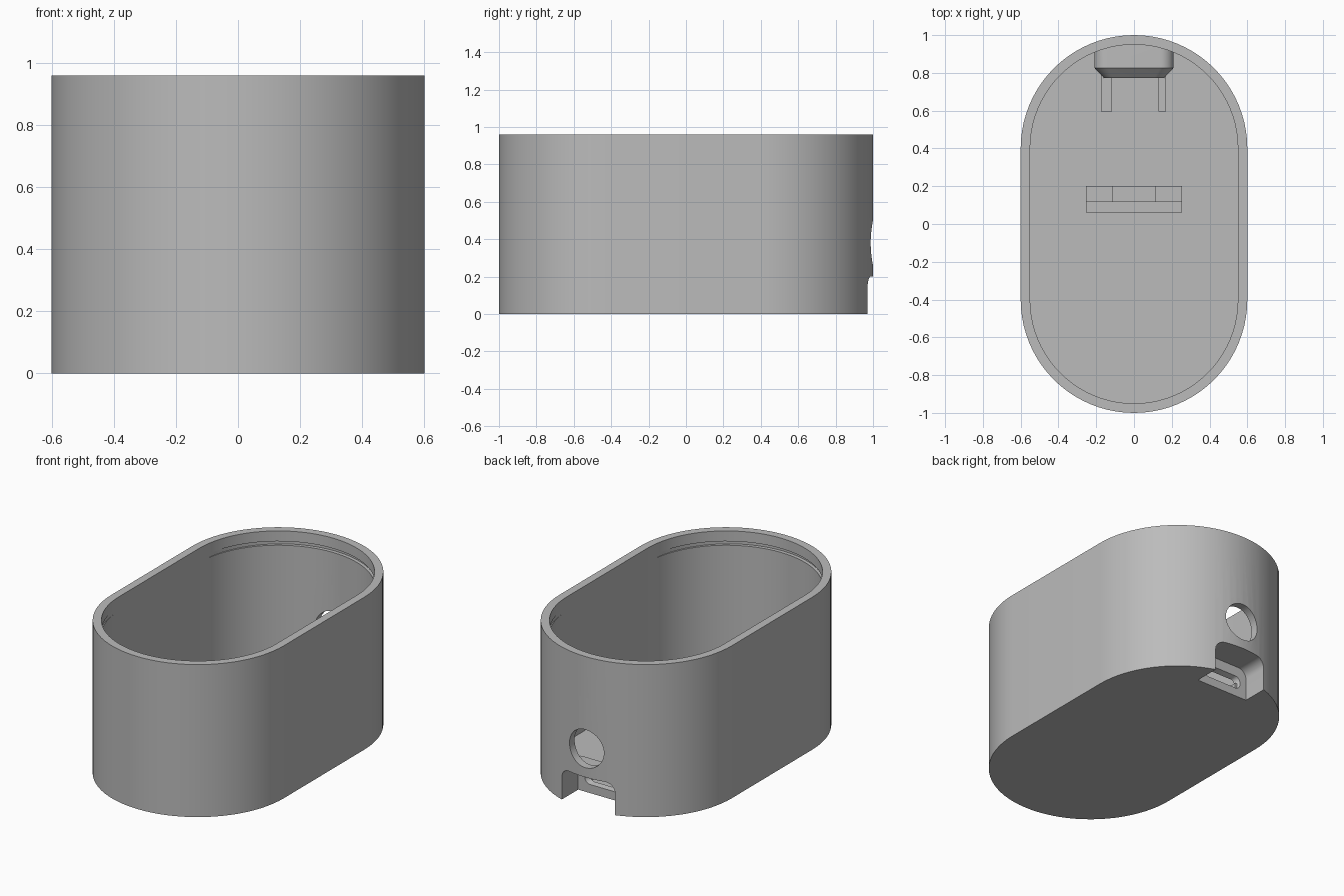
import bpy, bmesh, math

if "Cube" in bpy.data.objects:
    bpy.data.objects.remove(bpy.data.objects["Cube"], do_unlink=True)

grey = bpy.data.materials.new("plain_grey")
grey.use_nodes = True
colour = (0.5, 0.5, 0.5, 1)
grey.diffuse_color = colour
grey.node_tree.nodes["Principled BSDF"].inputs["Base Color"].default_value = colour


def loft(name, rings):
    """Closed solid skinned through equal-length rings of points."""
    bm = bmesh.new()
    loops = [[bm.verts.new(p) for p in ring] for ring in rings]
    for a, b in zip(loops, loops[1:]):
        for i in range(len(a)):
            j = (i + 1) % len(a)
            bm.faces.new((a[i], a[j], b[j], b[i]))
    bm.faces.new(loops[0])
    bm.faces.new(loops[-1])
    bmesh.ops.recalc_face_normals(bm, faces=bm.faces)
    mesh = bpy.data.meshes.new(name)
    bm.to_mesh(mesh)
    bm.free()
    mesh.materials.append(grey)
    obj = bpy.data.objects.new(name, mesh)
    bpy.context.collection.objects.link(obj)
    return obj


def stadium(radius, z, half=0.4, steps=40):
    """Capsule outline lying flat, long in y."""
    pts = []
    for end in (0, 1):
        for i in range(steps + 1):
            a = math.pi * (end + i / steps)
            pts.append((radius * math.cos(a),
                        radius * math.sin(a) + (half, -half)[end], z))
    return pts


def rounded(w, bottom, top, r_low, r_top, y, steps=8):
    """Upright rectangle outline facing y, with rounded corners."""
    pts = []
    corners = ((w, top, r_top, 0), (-w, top, r_top, 1),
               (-w, bottom, r_low, 2), (w, bottom, r_low, 3))
    for x, z, r, k in corners:
        cx = x - math.copysign(r, x)
        cz = z - r if k < 2 else z + r
        for i in range(steps + 1):
            a = math.pi / 2 * (k + i / steps)
            pts.append((cx + r * math.cos(a), y, cz + r * math.sin(a)))
    return pts


def circle(r, cx, cy, z, steps=80):
    return [(cx + r * math.cos(2 * math.pi * i / steps),
             cy + r * math.sin(2 * math.pi * i / steps), z) for i in range(steps)]


def combine(target, tool, operation):
    mod = target.modifiers.new(tool.name, "BOOLEAN")
    mod.object, mod.operation, mod.solver = tool, operation, "EXACT"
    bpy.context.view_layer.objects.active = target
    bpy.ops.object.modifier_apply(modifier=mod.name)
    bpy.data.objects.remove(tool, do_unlink=True)


def box(name, x0, x1, y0, y1, z0, z1):
    corners = ((x0, y0), (x1, y0), (x1, y1), (x0, y1))
    return loft(name, [[(x, y, z) for x, y in corners] for z in (z0, z1)])


HEIGHT, FLOOR = 0.96, 0.05

# Hollow capsule-shaped shell
shell = loft("case_shell", [stadium(0.6, 0), stadium(0.6, HEIGHT)])
combine(shell, loft("cavity", [stadium(0.55, FLOOR), stadium(0.55, 1.1)]), "DIFFERENCE")

# Snap grooves that fade out along the sides
for side in (-1, 1):
    groove = loft("groove", [circle(0.548, 0, side * 0.425, z) for z in (0.87, 0.895)])
    combine(shell, groove, "DIFFERENCE")

# Port housing with a chamfered inner end
housing = loft("housing", [
    rounded(0.16, 0.02, 0.18, 0.002, 0.05, 0.774),
    rounded(0.21, 0.02, 0.23, 0.002, 0.07, 0.827),
    rounded(0.21, 0.02, 0.23, 0.002, 0.07, 0.955)])
combine(shell, housing, "UNION")

# Recess open at the bottom, tapered port slot and round hole
recess = loft("recess", [rounded(0.185, -0.1, 0.2, 0.01, 0.06, y) for y in (0.808, 1.1)])
combine(shell, recess, "DIFFERENCE")
slot = loft("slot", [rounded(0.11, 0.065, 0.115, 0.02, 0.02, 0.75),
                     rounded(0.145, 0.052, 0.14, 0.04, 0.04, 0.82)])
combine(shell, slot, "DIFFERENCE")
hole = loft("hole", [rounded(0.12, 0.26, 0.5, 0.12, 0.12, y, 12) for y in (0.85, 1.1)])
combine(shell, hole, "DIFFERENCE")

bpy.ops.object.select_all(action="DESELECT")
shell.select_set(True)
bpy.context.view_layer.objects.active = shell
bpy.ops.object.shade_smooth_by_angle(angle=math.radians(30))

# Board rails behind the port
box("rail_right", -0.175, -0.117, 0.595, 0.79, 0.04, 0.1)
box("rail_left", 0.13, 0.17, 0.595, 0.79, 0.04, 0.1)

# Board stop: low wall with two raised shoulders behind it
box("stop_wall", -0.255, 0.255, 0.06, 0.12, 0.04, 0.15)
box("stop_middle", -0.115, 0.115, 0.12, 0.2, 0.04, 0.07)
for name, x0, x1 in (("stop_shoulder_right", -0.255, -0.115),
                     ("stop_shoulder_left", 0.115, 0.255)):
    box(name, x0, x1, 0.12, 0.2, 0.04, 0.1)
